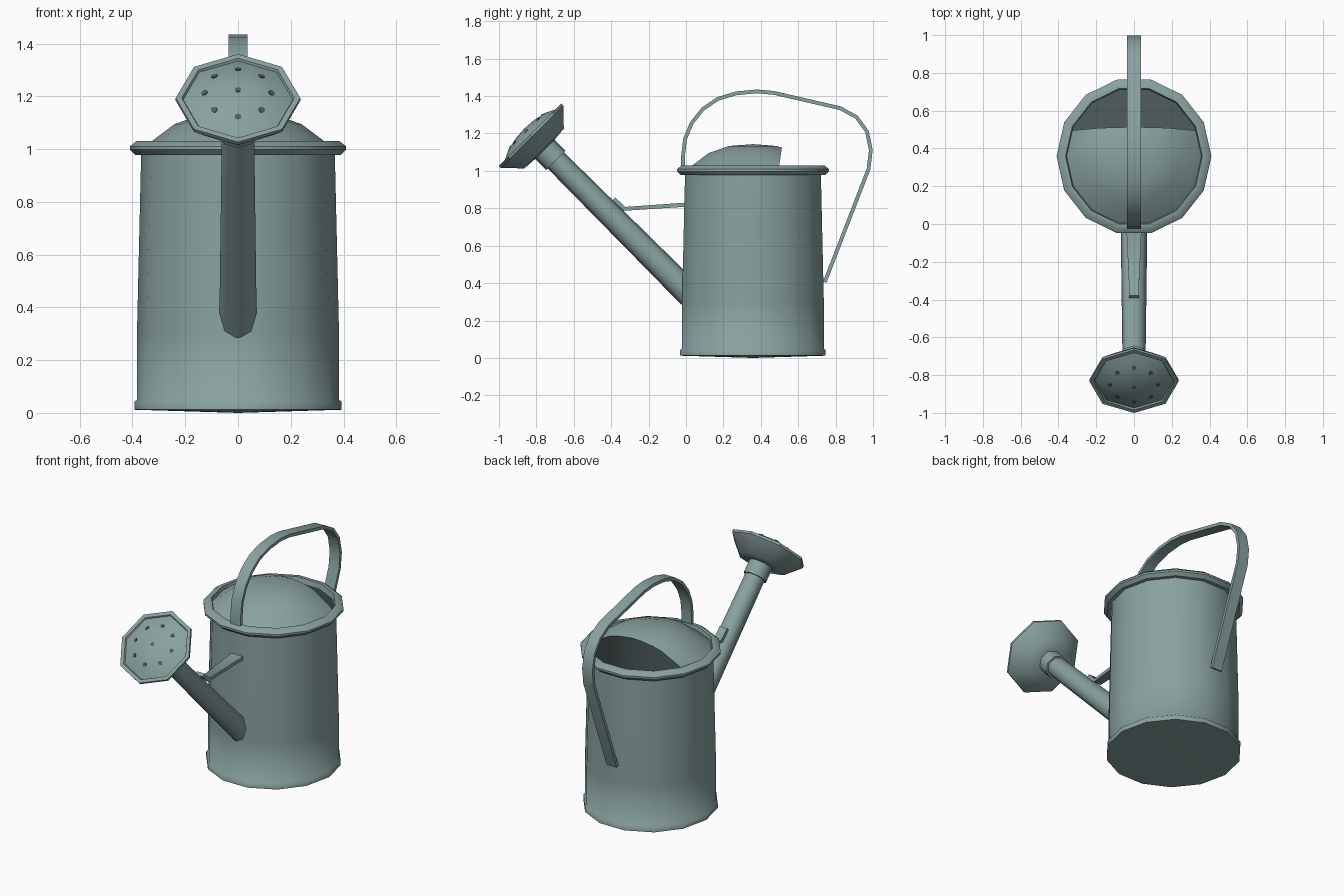
import bpy, bmesh, math
from mathutils import Matrix, Vector

if "Cube" in bpy.data.objects:
    bpy.data.objects.remove(bpy.data.objects["Cube"])


def material(name, rgb):
    m = bpy.data.materials.new(name)
    m.diffuse_color = (*rgb, 1)
    m.use_nodes = True
    m.node_tree.nodes["Principled BSDF"].inputs["Base Color"].default_value = m.diffuse_color
    return m


TIN = material("grey_green_tin", (0.25, 0.36, 0.355))
DARK = material("dark_inside", (0.075, 0.11, 0.108))


def finish(name, bm, mat, angle=50):
    me = bpy.data.meshes.new(name)
    bm.to_mesh(me)
    bm.free()
    me.materials.append(mat)
    me.polygons.foreach_set("use_smooth", [True] * len(me.polygons))
    me.set_sharp_from_angle(angle=math.radians(angle))
    ob = bpy.data.objects.new(name, me)
    bpy.context.collection.objects.link(ob)
    return ob


def lathe(profile, n, matrix):
    """Turn (radius, height) points, listed upwards along the outside."""
    bm = bmesh.new()
    rings = []
    for r, h in profile:
        if r == 0:
            rings.append([bm.verts.new(matrix @ Vector((0, 0, h)))] * n)
        else:
            rings.append([bm.verts.new(matrix @ Vector((
                r * math.cos(math.tau * i / n), r * math.sin(math.tau * i / n), h)))
                for i in range(n)])
    for a, b in zip(rings, rings[1:]):
        for i in range(n):
            j = (i + 1) % n
            bm.faces.new(list(dict.fromkeys((a[i], a[j], b[j], b[i]))))
    return bm


def strap(name, path, widths, thick):
    """Flat strip following a (y, z) path, centred on x = 0."""
    bm = bmesh.new()
    pts = [Vector(p) for p in path]
    rows = []
    for i, p in enumerate(pts):
        d0 = (p - pts[i - 1]).normalized() if i else None
        d1 = (pts[i + 1] - p).normalized() if i < len(pts) - 1 else None
        t = ((d0 or d1) + (d1 or d0)).normalized()
        n = Vector((-t.y, t.x)) * thick / 2
        w = widths[i]
        rows.append([bm.verts.new((x, p.x + s * n.x, p.y + s * n.y))
                     for x, s in ((-w, -1), (w, -1), (w, 1), (-w, 1))])
    for a, b in zip(rows, rows[1:]):
        for i in range(4):
            j = (i + 1) % 4
            bm.faces.new((a[i], a[j], b[j], b[i]))
    bm.faces.new(rows[0])
    bm.faces.new(rows[-1])
    bmesh.ops.recalc_face_normals(bm, faces=bm.faces)
    return finish(name, bm, TIN)


# Can: hollow body and rolled rim
can = Matrix.Translation((0, 0.358, 0)) @ Matrix.Diagonal((1, 1.015, 1, 1))
finish("body", lathe([(0, 0), (0.393, 0.012), (0.393, 0.042), (0.383, 0.05),
                      (0.383, 0.3), (0.367, 0.985)], 14, can), TIN, 75)
finish("rim", lathe([(0.365, 0.978), (0.39, 0.978), (0.41, 0.998), (0.41, 1.01),
                     (0.385, 1.03), (0.362, 1.03), (0.355, 1.0)], 14, can), TIN, 40)

# Dark inside: wall and floor, facing inwards
inside = lathe([(0, 0.02), (0.376, 0.02), (0.376, 0.3), (0.355, 1.0)], 14, can)
bmesh.ops.reverse_faces(inside, faces=inside.faces)
finish("inside", inside, DARK)

# Half lid with a dark underside
for name, drop, mat in (("half_lid", 0, TIN), ("half_lid_underside", 0.006, DARK)):
    lid = lathe([(0.36, 1.005 - drop), (0.24, 1.095 - drop), (0.13, 1.133 - drop),
                 (0, 1.143 - drop)], 14, can)
    bmesh.ops.bisect_plane(lid, geom=lid.verts[:] + lid.edges[:] + lid.faces[:],
                           plane_co=(0, 0.515, 1.14), plane_no=(0, 1, -0.15), clear_outer=True)
    if drop:
        bmesh.ops.reverse_faces(lid, faces=lid.faces)
    finish(name, lid, mat)

# Spout and sprinkler head share one axis tilted 45 degrees, origin at the head face
s = math.sqrt(0.5)
axis = Matrix(((1, 0, 0, 0), (0, s, -s, -0.83), (0, s, s, 1.19), (0, 0, 0, 1)))
finish("spout", lathe([(0.071, -1.21), (0.061, -0.15)], 8, axis), TIN)
finish("spout_collar", lathe([(0.06, -0.19), (0.073, -0.19), (0.073, -0.1)], 8, axis), TIN)
finish("sprinkler_back", lathe([(0.06, -0.107), (0.15, -0.1), (0.236, -0.01)], 8, axis), TIN, 80)
finish("sprinkler_face", lathe([(0.236, -0.01), (0.236, 0.005), (0.213, 0.005), (0.208, -0.004),
                                (0.14, 0.03), (0.07, 0.045), (0, 0.05)], 8, axis), TIN, 40)

# Sprinkler holes: one in the middle and a ring of eight
for k in range(9):
    if k == 8:
        place = Matrix.Translation((0, 0, 0.048))
    else:
        place = (Matrix.Rotation(math.tau * k / 8, 4, 'Z') @ Matrix.Translation((0.128, 0, 0.0325))
                 @ Matrix.Rotation(0.38, 4, 'Y'))
    finish("sprinkler_hole", lathe([(0.013, -0.003), (0.013, 0.002), (0, 0.002)], 6,
                                   axis @ place), DARK)

# Carrying handle over the top and down the back
path = [(-0.016, 0.99), (-0.016, 1.08), (-0.005, 1.17), (0.03, 1.255), (0.09, 1.33),
        (0.17, 1.385), (0.27, 1.415), (0.38, 1.425), (0.47, 1.417), (0.825, 1.335),
        (0.912, 1.287), (0.968, 1.21), (0.988, 1.11), (0.976, 1.01), (0.742, 0.405)]
strap("handle", path, [0.036] * len(path), 0.02)

# Brace between body and spout
strap("spout_brace", [(-0.385, 0.85), (-0.33, 0.797), (0.01, 0.82)], [0.026, 0.026, 0.042], 0.022)
